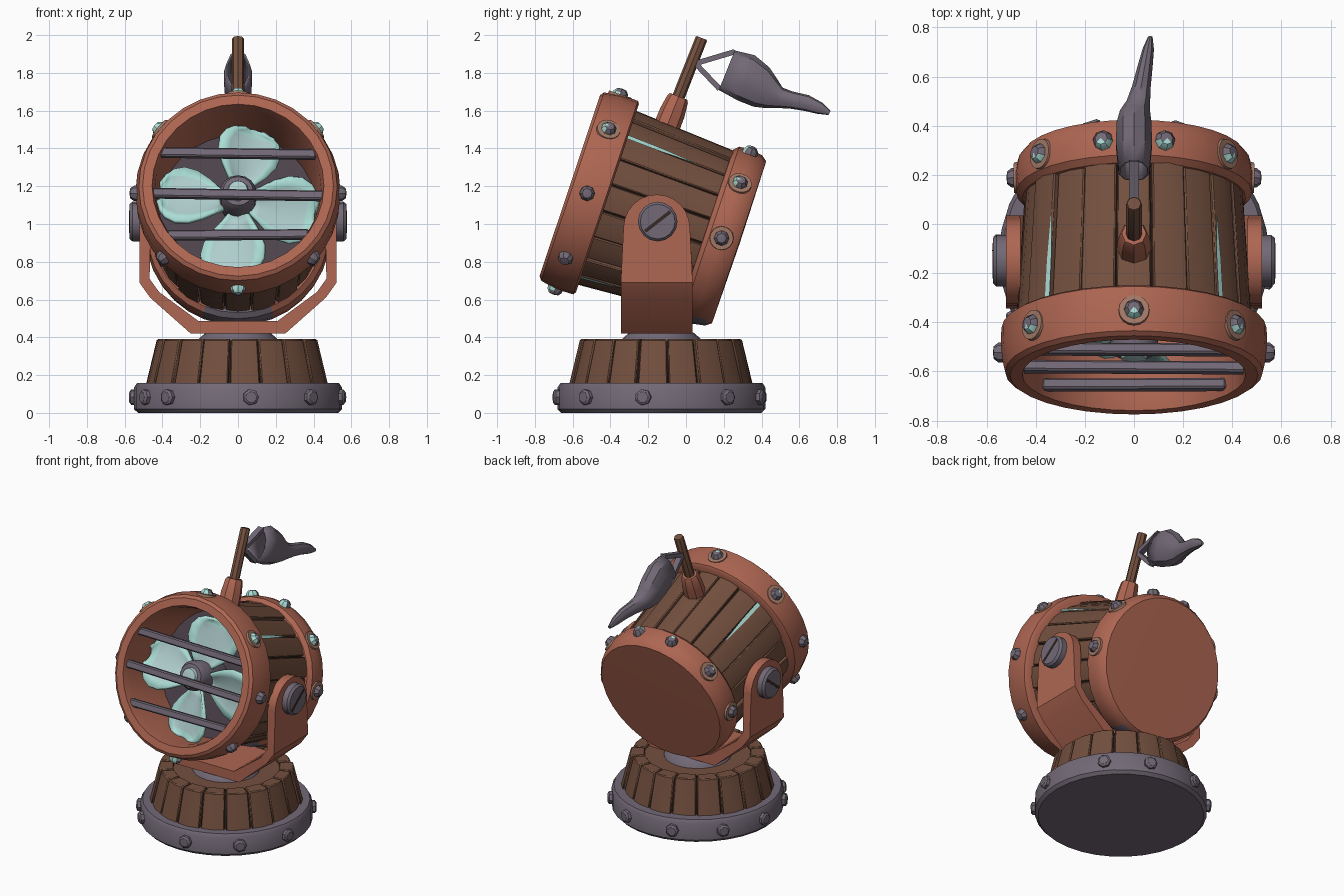
import bpy, bmesh, math, random
from mathutils import Matrix, Vector

if "Cube" in bpy.data.objects:
    bpy.data.objects.remove(bpy.data.objects["Cube"])

random.seed(4)
R = math.radians


def mat(name, *rgb):
    m = bpy.data.materials.new(name)
    lin = [((c / 255 + 0.055) / 1.055) ** 2.4 for c in rgb]
    m.diffuse_color = (*lin, 1)
    m.use_nodes = True
    m.node_tree.nodes["Principled BSDF"].inputs["Base Color"].default_value = m.diffuse_color
    return m


COPPER = mat("terracotta", 174, 102, 82)
WOOD = mat("brown wood", 114, 79, 62)
GREY = mat("purple grey metal", 114, 105, 118)
TEAL = mat("pale teal", 170, 220, 212)
PALE = mat("pale blue grey", 176, 206, 206)
DARK = mat("dark gap", 56, 42, 38)
PLUM = mat("dark plum metal", 78, 68, 76)
TAN = mat("rivet halo", 162, 120, 102)


def finish(name, bm, *mats):
    bmesh.ops.recalc_face_normals(bm, faces=bm.faces)
    me = bpy.data.meshes.new(name)
    bm.to_mesh(me)
    bm.free()
    ob = bpy.data.objects.new(name, me)
    bpy.context.collection.objects.link(ob)
    for m in mats:
        me.materials.append(m)
    return ob


def lathe(bm, profile, n=32, M=Matrix(), mi=0, closed=False):
    """Turn (radius, z) points around local z."""
    rows = []
    for r, z in profile:
        if r == 0:
            rows.append([bm.verts.new(M @ Vector((0, 0, z)))] * n)
        else:
            rows.append([bm.verts.new(M @ Vector((r * math.cos(2 * math.pi * i / n), r * math.sin(2 * math.pi * i / n), z)))
                         for i in range(n)])
    out = []
    for a, b in zip(rows, rows[1:] + rows[:1] if closed else rows[1:]):
        for i in range(n):
            j = (i + 1) % n
            vs = list(dict.fromkeys((a[i], a[j], b[j], b[i])))
            if len(vs) > 2:
                f = bm.faces.new(vs)
                f.material_index = mi
                out.append(f)
    return out


def box(bm, size, M, mi=0):
    res = bmesh.ops.create_cube(bm, size=1, matrix=M @ Matrix.Diagonal((*size, 1)))
    for v in res["verts"]:
        for f in v.link_faces:
            f.material_index = mi


def frame(pos, normal):
    return Matrix.Translation(pos) @ Vector(normal).to_track_quat('Z', 'Y').to_matrix().to_4x4()


def staves(name, n, offset, ends, M, gap):
    """Ring of planks; ends = two (z, inner radius, outer radius)."""
    bm = bmesh.new()
    for k in range(n):
        jit = random.uniform(-0.008, 0.008)
        a0 = offset + 2 * math.pi * k / n + gap * random.uniform(.4, 1)
        a1 = offset + 2 * math.pi * (k + 1) / n - gap * random.uniform(.4, 1)
        rows = []
        for z, ri, ro in ends:
            ring = [(ro + jit, a0), (ro + jit + .004, (a0 + a1) / 2), (ro + jit, a1), (ri, a1), (ri, a0)]
            rows.append([bm.verts.new(M @ Vector((r * math.sin(a), r * math.cos(a), z))) for r, a in ring])
        for i in range(5):
            j = (i + 1) % 5
            bm.faces.new((rows[0][i], rows[0][j], rows[1][j], rows[1][i]))
        bm.faces.new(rows[0])
        bm.faces.new(rows[1])
    ob = finish(name, bm, WOOD)
    bev = ob.modifiers.new("bevel", 'BEVEL')
    bev.width, bev.segments = 0.006, 1


# ---------- base ----------
BASE = Matrix.Translation((0, -0.13, 0))
bm = bmesh.new()
lathe(bm, [(0, 0), (.53, 0), (.55, .02), (.55, .135), (.535, .158), (.4, .158), (0, .158)], 32, BASE)
finish("base_ring", bm, GREY)
bm = bmesh.new()
for a in (7, 44, 80, 129, 160, 198, 232, 265, 298, 318):
    d = Vector((math.sin(R(a)), -math.cos(R(a)), 0))
    lathe(bm, [(.043, -.01), (.043, .017), (.03, .027), (0, .027)], 7, frame(BASE @ (d * .55 + Vector((0, 0, .083))), d))
finish("base_bolts", bm, GREY)
staves("base_planks", 18, .1, [(.15, .37, .48), (.39, .34, .422)], BASE, .014)
bm = bmesh.new()
lathe(bm, [(.46, .15), (.405, .375), (.34, .375)], 24, BASE, 1)
lathe(bm, [(.36, .37), (0, .37)], 24, BASE, 0)
finish("base_core", bm, WOOD, DARK)
bm = bmesh.new()
lathe(bm, [(.22, .36), (.205, .395), (.17, .425), (0, .425)], 24, BASE)
finish("swivel_disc", bm, GREY)

# ---------- yoke ----------
bm = bmesh.new()
outer = [(.522, .98), (.522, .69), (.465, .61), (.25, .42)]
inner = [(.462, .98), (.468, .71), (.418, .64), (.21, .487)]
outer += [(-x, z) for x, z in outer[::-1]]
inner += [(-x, z) for x, z in inner[::-1]]
rows = []
for (xo, zo), (xi, zi) in zip(outer, inner):
    h = .176 if zo > .9 else .19
    rows.append([bm.verts.new((x, -.155 + s * h, z)) for x, z, s in ((xo, zo, -1), (xo, zo, 1), (xi, zi, 1), (xi, zi, -1))])
for a, b in zip(rows, rows[1:]):
    for i in range(4):
        j = (i + 1) % 4
        bm.faces.new((a[i], a[j], b[j], b[i]))
bm.faces.new(rows[0])
bm.faces.new(rows[-1])
for s in (1, -1):
    lathe(bm, [(0, -.03), (.176, -.03), (.176, .03), (0, .03)], 24, frame((s * .492, -.155, .98), (s, 0, 0)))
finish("yoke", bm, COPPER)
bm = bmesh.new()
for s in (1, -1):
    lathe(bm, [(.105, -.03), (.105, .035), (.092, .05), (0, .05)], 16, frame((s * .524, -.15, 1.013), (s, 0, 0)))
    box(bm, (.006, .17, .018), Matrix.Translation((s * .573, -.15, 1.013)) @ Matrix.Rotation(R(38), 4, 'X'), 1)
finish("pivot_screws", bm, GREY, DARK)

# ---------- barrel (local z points out of the front opening) ----------
T = R(18.5)
B = Matrix.Translation((0, -.615, 1.203)) @ Matrix.Rotation(R(90) - T, 4, 'X')


def wood_r(t):
    return .485 - (t - .18) * .065


bm = bmesh.new()
lathe(bm, [(.455, 0), (.505, 0), (.525, -.015), (.543, -.10), (.54, -.20), (.525, -.21), (.45, -.21),
           (.43, -.42), (.415, -.42), (.44, -.06)], 32, B, closed=True)
finish("front_band", bm, COPPER)
bm = bmesh.new()
lathe(bm, [(.42, -.755), (.455, -.76), (.48, -.785), (.487, -.85), (.475, -.915), (.452, -.945), (0, -.95)], 32, B)
for f in bm.faces:  # grey worn patch underneath
    p = B.inverted() @ f.calc_center_median()
    if p.y < -.40 and p.z > -.9 and abs(p.x) < .2:
        f.material_index = 1
finish("back_band_and_cap", bm, COPPER, GREY)
staves("barrel_planks", 20, R(9), [(-.15, .44, wood_r(.15)), (-.80, .41, wood_r(.8))], B, .010)
bm = bmesh.new()
lathe(bm, [(wood_r(.1) - .022, -.1), (wood_r(.84) - .022, -.84)], 32, B)
finish("barrel_lining", bm, DARK)
bm = bmesh.new()
lathe(bm, [(.43, -.40), (0, -.40)], 32, B)
finish("inner_back_disc", bm, PLUM)

# glowing slits between planks
bm = bmesh.new()
for a, t0, t1 in ((46, .19, .58), (-46, .19, .58), (154, .2, .42), (-154, .2, .42)):
    pts = []
    for t, da in ((t0, -1.6), (t0, 1.6), ((t0 + t1) / 2, 1.5), (t1, .3), (t1, -.3), ((t0 + t1) / 2, -1.5)):
        r = wood_r(t) + .009
        pts.append(bm.verts.new(B @ Vector((r * math.sin(R(a + da)), r * math.cos(R(a + da)), -t))))
    bm.faces.new(pts)
finish("plank_slits", bm, TEAL)

# rivets, the upper and lowest ones with a teal side, some with a worn halo
bm = bmesh.new()
forward = B.to_3x3() @ Vector((0, 0, 1))
groups = [(a, .541, .10) for a in (0, 50, 91, 133, 180, 227, 269, 310)]
groups += [(s * a, .486, .85) for a in (15, 52, 91) for s in (1, -1)]
for a, r, t in groups:
    d = Vector((math.sin(R(a)), math.cos(R(a)), 0))
    F = frame(B @ (d * r + Vector((0, 0, -t))), B.to_3x3() @ d)
    fs = lathe(bm, [(.042, -.015), (.04, .012), (.026, .03), (0, .034)], 8, F)
    for f in fs:
        radial = f.calc_center_median() - F.translation
        if radial.dot(forward) > .012 and (d.y > .4 or d.y < -.9):
            f.material_index = 1
    if r < .5 and 20 < abs(a) < 100 or r > .5 and a in (0, 50, 310):
        lathe(bm, [(.064, -.012), (.062, .003), (0, .004)], 16, F, 2)
finish("barrel_rivets", bm, GREY, TEAL, TAN)

# grille bars
bm = bmesh.new()
for u, tilt in ((.194, -.8), (-.035, -1), (-.26, .4)):
    L = 2 * math.sqrt(.456 ** 2 - u * u)
    box(bm, (L, .05, .045), B @ Matrix.Translation((0, u, -.045)) @ Matrix.Rotation(R(tilt), 4, 'Z'))
bmesh.ops.bevel(bm, geom=bm.edges[:], offset=.008, segments=1, affect='EDGES')
finish("grille_bars", bm, GREY)

# ---------- fan ----------
bm = bmesh.new()
lathe(bm, [(.08, -.40), (.098, -.30), (.098, -.12), (.08, -.09), (0, -.08)], 16, B)
lathe(bm, [(.058, -.09), (.05, -.068), (0, -.06)], 12, B, 1)
finish("fan_hub", bm, GREY, PALE)
bm = bmesh.new()
for ang in (76, 171, 262, 348):
    M = B @ Matrix.Translation((0, -.02, -.19)) @ Matrix.Rotation(R(ang), 4, 'Z')
    rows = []
    for r, w in ((.07, .05), (.12, .09), (.17, .13), (.24, .168), (.31, .175), (.365, .15), (.395, .11), (.41, .05)):
        p = R(24 - 25 * r)
        rows.append([bm.verts.new(M @ Vector((r, k * w * math.cos(p) + .01, k * w * math.sin(p) - .03 * (1 - k * k))))
                     for k in (-1, -.7, -.35, 0, .35, .7, 1)])
    for ri, (a, b) in enumerate(zip(rows, rows[1:])):
        for i in range(6):
            f = bm.faces.new((a[i], a[i + 1], b[i + 1], b[i]))
            f.material_index = int(0 < i < 5 and ri < 5)  # pale middle, teal rim
blades = finish("fan_blades", bm, TEAL, PALE)
blades.modifiers.new("thickness", 'SOLIDIFY').thickness = .02

# ---------- pole and windsock ----------
foot, top = Vector((0, -.09, 1.545)), Vector((0, .083, 1.985))
P = frame(foot, top - foot)
length = (top - foot).length
bm = bmesh.new()
lathe(bm, [(.07, -.04), (.068, .05), (.058, .125), (.05, .14), (0, .14)], 8, P)
finish("pole_socket", bm, COPPER)
bm = bmesh.new()
lathe(bm, [(.034, 0), (.032, length - .006), (.028, length), (0, length)], 8, P)
finish("pole", bm, WOOD)

bm = bmesh.new()
rows = []
# stations: x, y, z, half height, half width, lean of the section
for x, y, z, h, w, lean in ((0, .216, 1.814, .113, .066, 22), (0, .32, 1.773, .128, .077, 20), (0, .40, 1.725, .112, .075, 22),
                            (.004, .455, 1.69, .082, .064, 20), (.018, .50, 1.668, .055, .05, 12),
                            (.03, .56, 1.656, .046, .04, 5), (.045, .64, 1.64, .043, .032, 15),
                            (.058, .71, 1.612, .032, .024, 25), (.066, .76, 1.588, .012, .01, 25)):
    ring = []
    for i in range(10):
        a = 2 * math.pi * i / 10
        v = h * math.cos(a)
        ring.append(bm.verts.new((x + w * math.sin(a), y + v * math.sin(R(lean)), z + v * math.cos(R(lean)))))
    rows.append(ring)
for a, b in zip(rows, rows[1:]):
    for i in range(10):
        j = (i + 1) % 10
        bm.faces.new((a[i], a[j], b[j], b[i]))
bm.faces.new(rows[-1])
sock = finish("windsock", bm, GREY)
sock.modifiers.new("thickness", 'SOLIDIFY').thickness = .01

bm = bmesh.new()
for end in ((0, .258, 1.912), (0, .178, 1.715)):
    a, b = Vector((0, .05, 1.85)), Vector(end)
    box(bm, (.04, .028, (b - a).length), frame((a + b) / 2, b - a))
finish("windsock_straps", bm, GREY)

# smooth shading with sharp edges kept
bpy.ops.object.select_all(action='SELECT')
bpy.context.view_layer.objects.active = sock
bpy.ops.object.shade_smooth_by_angle(angle=R(35))
